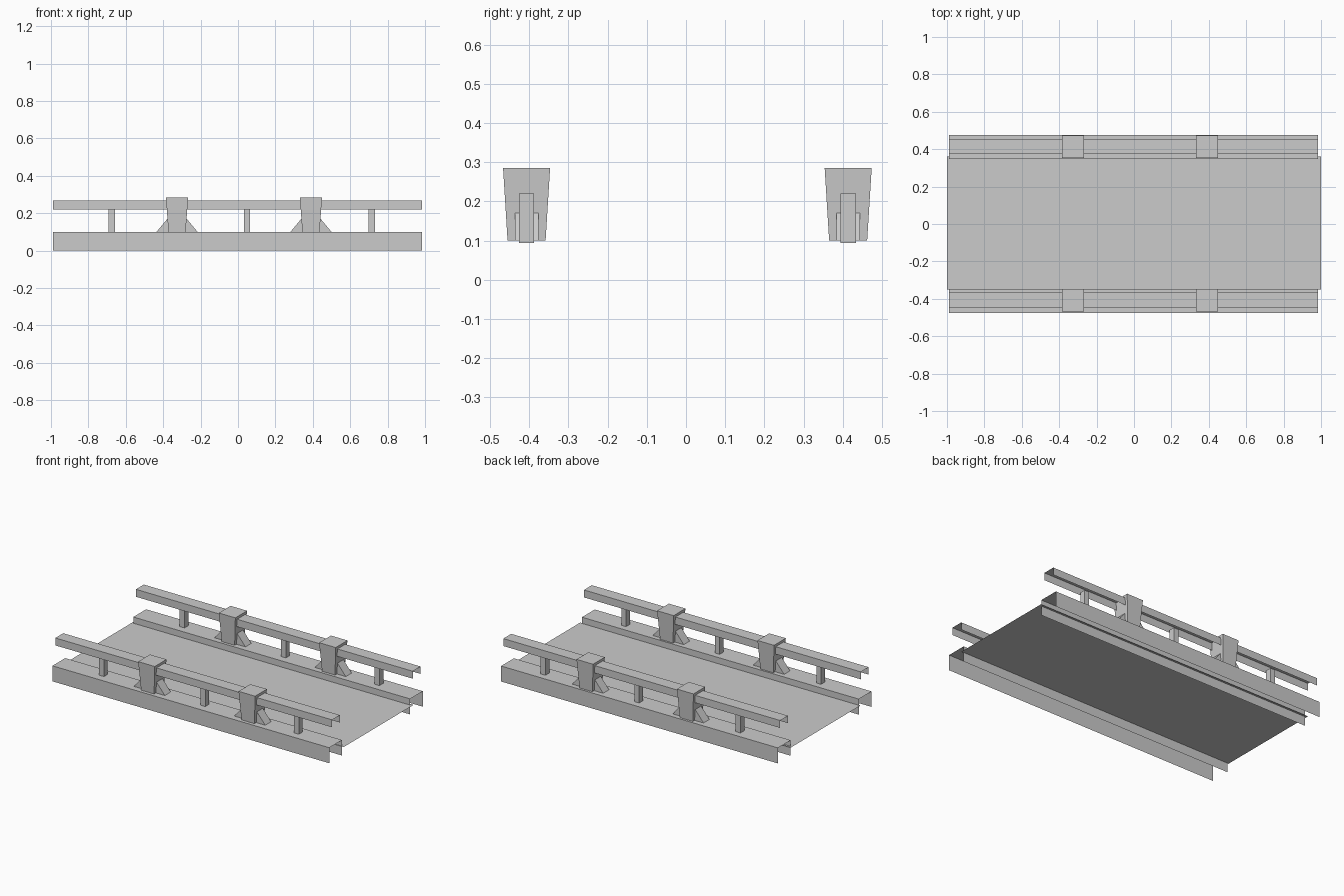
import bpy, bmesh

cube = bpy.data.objects.get("Cube")
if cube:
    bpy.data.objects.remove(cube)

steel = bpy.data.materials.new("grey_steel")
steel.use_nodes = True
GREY = (0.6, 0.6, 0.6, 1)
steel.diffuse_color = GREY
steel.node_tree.nodes["Principled BSDF"].inputs["Base Color"].default_value = GREY


def finish(name, bm, solid=True):
    if solid:
        bmesh.ops.recalc_face_normals(bm, faces=bm.faces)
    mesh = bpy.data.meshes.new(name)
    bm.to_mesh(mesh)
    bm.free()
    mesh.materials.append(steel)
    obj = bpy.data.objects.new(name, mesh)
    bpy.context.collection.objects.link(obj)
    return obj


def loft(name, rings, closed=True):
    """Skin matching rings of points; closed rings also get end caps."""
    bm = bmesh.new()
    rows = [[bm.verts.new(p) for p in ring] for ring in rings]
    count = len(rows[0])
    for a, b in zip(rows, rows[1:]):
        for i in range(count if closed else count - 1):
            j = (i + 1) % count
            bm.faces.new((a[i], b[i], b[j], a[j]))
    if closed:
        bm.faces.new(rows[0])
        bm.faces.new(rows[-1])
    return finish(name, bm, closed)


def channel(name, y, half, z0, z1):
    """Sheet channel running along x, open below and at both ends."""
    profile = [(y - half, z0), (y - half, z1), (y + half, z1), (y + half, z0)]
    loft(name, [[(x, *p) for p in profile] for x in (-0.99, 0.985)], closed=False)


def rect(x, y, z, hx, hy):
    return [(x - hx, y - hy, z), (x + hx, y - hy, z),
            (x + hx, y + hy, z), (x - hx, y + hy, z)]


# Floor sheet between the side beams
floor = bmesh.new()
floor.faces.new([floor.verts.new(p) for p in rect(0, 0.005, 0.06, 1, 0.356)])
finish("floor", floor, solid=False)

for side, beam_y, y in (("front", -0.412, -0.407), ("rear", 0.412, 0.414)):
    # Side beam and guard rail
    channel(side + "_beam", beam_y, 0.065, 0, 0.1)
    channel(side + "_rail", y, 0.04, 0.22, 0.268)

    # Posts under the rail
    for i, x in enumerate((-0.675, 0.048, 0.716)):
        loft(f"{side}_post_{i + 1}", [rect(x, y, z, 0.017, 0.0195) for z in (0.094, 0.221)])

    # Tapered brackets with a sloping brace on each end
    for i, x in enumerate((-0.326, 0.39)):
        loft(f"{side}_bracket_{i + 1}",
             [rect(x, y, 0.1, 0.046, 0.0485), rect(x, y, 0.285, 0.059, 0.06)])
        for label, s in (("right", -1), ("left", 1)):
            triangle = [(x + s * 0.045, 0.1), (x + s * 0.11, 0.1), (x + s * 0.05, 0.172)]
            loft(f"{side}_{label}_brace_{i + 1}",
                 [[(px, y + d, pz) for px, pz in triangle] for d in (-0.03, 0.03)])
